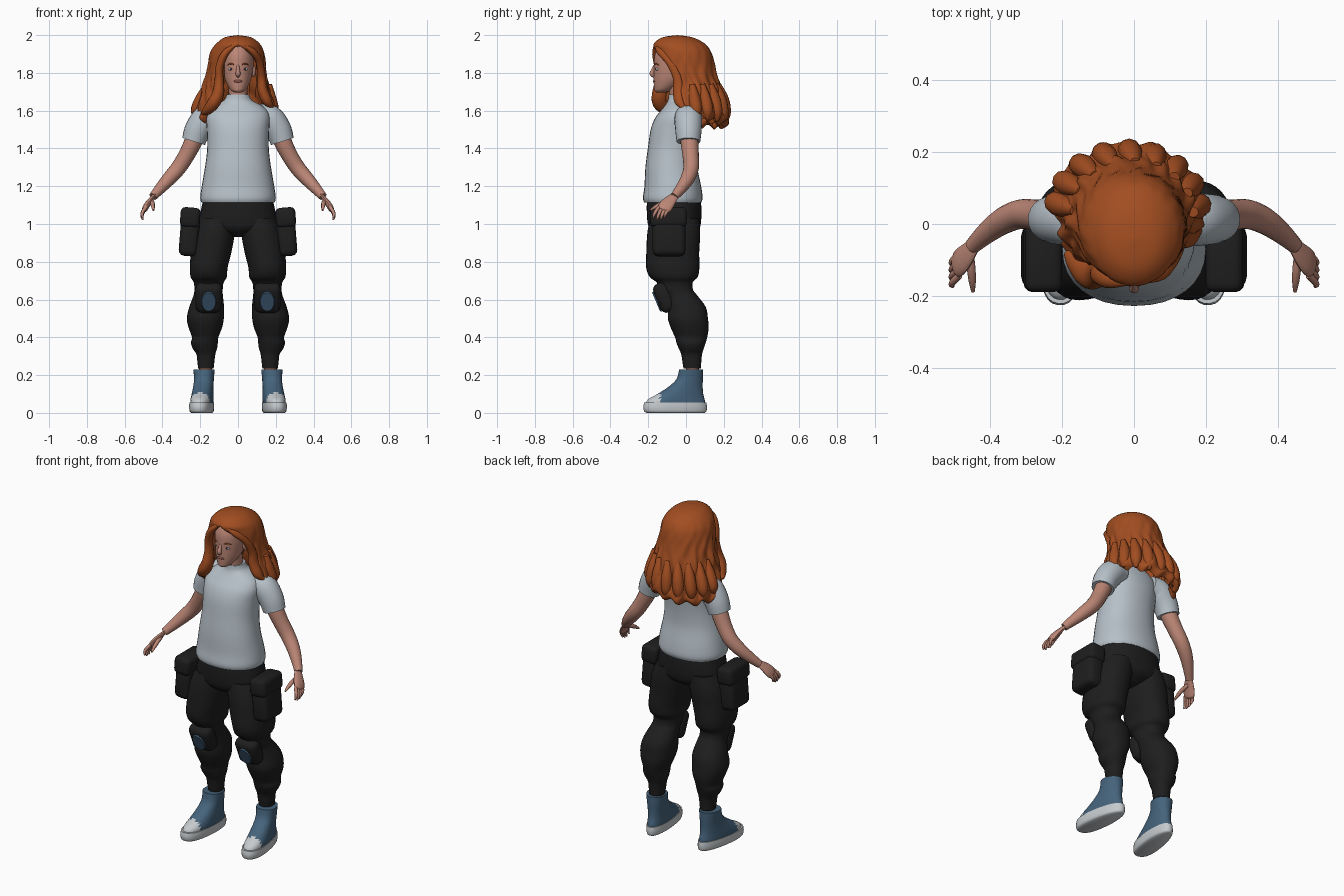
import bpy, bmesh, math
from mathutils import Vector, Matrix, noise

if "Cube" in bpy.data.objects:
    bpy.data.objects.remove(bpy.data.objects["Cube"], do_unlink=True)


def material(name, r, g, b):
    m = bpy.data.materials.new(name)
    m.use_nodes = True
    m.diffuse_color = (r, g, b, 1)
    bsdf = next(n for n in m.node_tree.nodes if n.type == 'BSDF_PRINCIPLED')
    bsdf.inputs["Base Color"].default_value = (r, g, b, 1)
    bsdf.inputs["Roughness"].default_value = 0.8
    return m


SKIN = material("skin", .5, .24, .18)
HAIR = material("copper hair", .36, .075, .015)
SHIRT = material("pale grey cotton", .47, .53, .58)
BLACK = material("black cloth", .013, .013, .013)
BLUE = material("blue canvas", .06, .125, .2)
PATCH = material("knee blue", .045, .095, .16)
WHITE = material("white rubber", .56, .59, .61)
EYE = material("eye white", .5, .5, .5)
DARK = material("dark iris", .03, .035, .04)
LIPS = material("lips", .36, .12, .1)


def finish(name, bm, *mats, recalc=True, sharp=0.8):
    if recalc:
        bmesh.ops.recalc_face_normals(bm, faces=bm.faces)
    for f in bm.faces:
        f.smooth = True
    for e in bm.edges:
        if len(e.link_faces) == 2 and e.calc_face_angle(0) > sharp:
            e.smooth = False
    me = bpy.data.meshes.new(name)
    bm.to_mesh(me)
    bm.free()
    for m in mats:
        me.materials.append(m)
    ob = bpy.data.objects.new(name, me)
    bpy.context.scene.collection.objects.link(ob)
    return ob


def refine(rows, k=4):
    """Smooth spline through rows of numbers."""
    out = []
    last = len(rows) - 1
    for i in range(last):
        quad = zip(rows[max(i - 1, 0)], rows[i], rows[i + 1], rows[min(i + 2, last)])
        quad = list(quad)
        for j in range(k):
            t = j / k
            out.append([b + .5 * t * (c - a + t * (2*a - 5*b + 4*c - d + t * (3*(b - c) + d - a)))
                        for a, b, c, d in quad])
    return out + [list(rows[-1])]


def skin_rings(rings):
    bm = bmesh.new()
    vs = [[bm.verts.new(p) for p in ring] for ring in rings]
    n = len(vs[0])
    for a, b in zip(vs, vs[1:]):
        for j in range(n):
            bm.faces.new((a[j], b[j], b[(j + 1) % n], a[(j + 1) % n]))
    bm.faces.new(vs[0])
    bm.faces.new(vs[-1])
    return bm


def loft(name, rows, *mats, s=1, n=32, power=2.2, taper=0, rule=None):
    """Rows of height, centre x, centre y, half width, half depth."""
    rings = []
    for z, cx, cy, rx, ry in refine(rows):
        ring = []
        for j in range(n):
            a = math.tau * j / n
            c, d = math.cos(a), math.sin(a)
            px = math.copysign(abs(c) ** (2 / power), c) * max(rx, .002)
            py = math.copysign(abs(d) ** (2 / power), d) * max(ry, .002)
            ring.append((s * (cx + px * (1 - taper * d)), cy + py, z))
        rings.append(ring)
    bm = skin_rings(rings)
    if rule:
        for f in bm.faces:
            f.material_index = rule(f.calc_center_median())
    return finish(name, bm, *mats)


def tube(name, pts, mat, s=1, n=16, flat=1.0, ref=(0, 1, 0)):
    """Round or flattened tube along points of x, y, z, radius."""
    pts = refine(pts)
    pos = [Vector((s * p[0], p[1], p[2])) for p in pts]
    rings = []
    for i, p in enumerate(pos):
        t = (pos[min(i + 1, len(pos) - 1)] - pos[max(i - 1, 0)]).normalized()
        u = Vector(ref)
        u = (u - t * u.dot(t)).normalized()
        v = t.cross(u)
        r = max(pts[i][3], .001)
        rings.append([p + u * r * math.cos(math.tau * j / n) + v * r * flat * math.sin(math.tau * j / n)
                      for j in range(n)])
    return finish(name, skin_rings(rings), mat)


def box(name, loc, size, mat, rot=(0, 0, 0), bevel=.02):
    bm = bmesh.new()
    bmesh.ops.create_cube(bm, size=1)
    bmesh.ops.scale(bm, vec=size, verts=bm.verts)
    bmesh.ops.bevel(bm, geom=bm.edges[:], offset=bevel, segments=3, profile=.5, affect='EDGES')
    ob = finish(name, bm, mat)
    ob.location, ob.rotation_euler = loc, rot
    return ob


def ball(name, loc, size, mat):
    bm = bmesh.new()
    bmesh.ops.create_uvsphere(bm, u_segments=16, v_segments=10, radius=1)
    bmesh.ops.scale(bm, vec=size, verts=bm.verts)
    ob = finish(name, bm, mat)
    ob.location = loc
    return ob


# Shirt, hips, neck and head
loft("shirt", [(1.115, 0, -.07, .194, .152), (1.14, 0, -.07, .2, .158), (1.2, 0, -.07, .192, .15),
               (1.3, 0, -.077, .175, .138), (1.4, 0, -.07, .163, .132), (1.5, 0, -.057, .165, .13),
               (1.56, 0, -.047, .168, .117), (1.6, 0, -.037, .155, .097), (1.63, 0, -.03, .122, .08),
               (1.655, 0, -.03, .075, .066), (1.685, 0, -.035, .06, .057)], SHIRT)
loft("trouser_hips", [(1.14, 0, -.065, .18, .14), (1.08, 0, -.063, .195, .145), (1.0, 0, -.062, .205, .14),
                      (.96, 0, -.06, .14, .12), (.93, 0, -.06, .03, .07)], BLACK)
tube("neck", [(0, -.035, 1.63, .056), (0, -.04, 1.7, .05), (0, -.055, 1.78, .052)], SKIN)
loft("head", [(1.695, 0, -.135, .012, .018), (1.705, 0, -.125, .034, .042), (1.725, 0, -.108, .05, .062),
              (1.76, 0, -.085, .067, .086), (1.8, 0, -.07, .077, .101), (1.85, 0, -.062, .083, .108),
              (1.9, 0, -.06, .08, .104), (1.95, 0, -.055, .06, .08), (1.975, 0, -.05, .02, .03)], SKIN, power=2)
tube("nose", [(0, -.163, 1.845, .006), (0, -.174, 1.815, .01), (0, -.18, 1.795, .013),
              (0, -.168, 1.783, .009)], SKIN)
ball("mouth", (0, -.167, 1.756), (.024, .008, .007), LIPS)

for s, side in ((1, "left"), (-1, "right")):
    # Face details
    ball(side + "_eye", (s * .036, -.152, 1.82), (.015, .009, .008), EYE)
    ball(side + "_iris", (s * .036, -.159, 1.82), (.006, .004, .006), DARK)
    tube(side + "_eyebrow", [(.017, -.164, 1.843, .003), (.037, -.16, 1.849, .004),
                             (.057, -.143, 1.842, .002)], HAIR, s, n=8, ref=(0, 0, 1))
    ball(side + "_ear", (s * .083, -.05, 1.81), (.011, .02, .032), SKIN)

    # Sleeve, arm and hand
    tube(side + "_sleeve", [(.1, .01, 1.575, .06), (.165, .012, 1.56, .073), (.212, .013, 1.5, .07),
                            (.235, .013, 1.437, .063)], SHIRT, s, n=24)
    tube(side + "_arm", [(.2, .012, 1.53, .045), (.235, .018, 1.44, .047), (.275, .025, 1.36, .043),
                         (.317, .027, 1.295, .041), (.365, .008, 1.24, .037), (.41, -.025, 1.19, .03),
                         (.45, -.062, 1.145, .022)], SKIN, s, n=20)
    tube(side + "_palm", [(.44, -.052, 1.155, .02), (.462, -.08, 1.128, .031), (.482, -.103, 1.1, .038),
                          (.494, -.118, 1.078, .034), (.498, -.122, 1.07, .015)], SKIN, s, flat=.42)
    for i in range(4):
        y, curl = -.148 + .02 * i, .01 * abs(i - 1.4)
        tube(f"{side}_finger_{i + 1}", [(.486, y + .005, 1.09, .01), (.503, y - .012, 1.06 + curl / 2, .0095),
                                        (.508, y - .021, 1.035 + curl, .008),
                                        (.503, y - .026, 1.018 + curl, .004)], SKIN, s, n=8)
    tube(side + "_thumb", [(.458, -.08, 1.125, .012), (.453, -.125, 1.11, .012), (.45, -.16, 1.092, .01),
                           (.448, -.188, 1.073, .005)], SKIN, s, n=8, ref=(0, 0, 1))

    # Baggy trouser leg gathered at knee and ankle
    loft(side + "_trouser_leg", [
        (1.03, .105, -.06, .095, .13), (.95, .125, -.065, .108, .14), (.85, .142, -.07, .107, .14),
        (.77, .155, -.07, .1, .141), (.72, .155, -.065, .096, .127), (.69, .155, -.06, .079, .095),
        (.65, .156, -.05, .075, .088), (.62, .158, -.025, .078, .086), (.56, .166, .005, .092, .1),
        (.5, .173, .01, .098, .106), (.45, .173, .02, .088, .1), (.4, .174, .027, .07, .085),
        (.37, .178, .027, .071, .077), (.34, .175, .028, .064, .066), (.31, .17, .03, .05, .055),
        (.27, .17, .031, .045, .05), (.235, .17, .033, .041, .046)], BLACK, s=s)

    # Cargo pocket with flap
    tilt = (0, -s * .08, 0)
    box(side + "_pocket", (s * .258, -.09, .935), (.1, .175, .21), BLACK, tilt, .03)
    box(side + "_pocket_flap", (s * .253, -.092, 1.035), (.105, .195, .105), BLACK, tilt, .025)

    # Knee pad with an oval plate
    pad = box(side + "_knee_pad", (s * .155, -.112, .612), (.14, .09, .165), BLACK, (.4, 0, 0), .035)
    bm = bmesh.new()
    bmesh.ops.create_cone(bm, cap_ends=True, segments=24, radius1=.5, radius2=.46, depth=.009,
                          matrix=Matrix.Rotation(math.pi / 2, 4, 'X'))
    bmesh.ops.scale(bm, vec=(.08, 1, .115), verts=bm.verts)
    plate = finish(side + "_knee_plate", bm, PATCH)
    plate.rotation_euler = pad.rotation_euler
    plate.location = pad.location + pad.rotation_euler.to_matrix() @ Vector((0, -.048, -.005))

    # High-top shoe with rubber sole, toe cap and laces
    tube(side + "_ankle", [(.172, .035, .15, .036), (.172, .034, .2, .035), (.17, .033, .26, .034)], SKIN, s)
    sole = loft(side + "_sole", [(0, 0, -.055, .05, .155), (.008, 0, -.057, .058, .166),
                                 (.03, 0, -.058, .061, .17), (.055, 0, -.057, .06, .166)],
                WHITE, taper=.14, power=2.3)
    upper = loft(side + "_shoe", [(.04, 0, -.055, .057, .16), (.07, 0, -.052, .057, .152),
                                  (.1, 0, -.03, .055, .122), (.14, 0, -.001, .052, .09),
                                  (.18, 0, .02, .052, .07), (.23, 0, .027, .056, .063)],
                 BLUE, WHITE, taper=.1, rule=lambda c: int(c.y < -.14 and c.z < .12))
    laces = []
    for i in range(4):
        for d in (1, -1):
            path = []
            for k in (-1, 0, 1):
                z = .112 + .028 * i + .012 * (k + 1)
                y = -.147 + 1.9 * (z - .1) - 7.5 * (z - .1) ** 2
                path.append((d * k * .036, y + abs(k) * .022, z, .0038))
            laces.append(tube(f"{side}_lace_{i + 1}", path, WHITE, n=6, ref=(0, 0, 1)))
    for ob in [sole, upper] + laces:
        ob.location.x, ob.rotation_euler.z = s * .182, s * .13

# Hair shell: height, centre x, centre y, half width, half depth, left and right opening
rows = [(2.0, 0, -.045, 0, 0, 0, 0), (1.988, 0, -.045, .07, .08, 0, 0), (1.955, 0, -.035, .115, .135, 0, 0),
        (1.92, -.003, -.02, .138, .148, 20, 14), (1.88, -.005, -.012, .148, .155, 50, 26),
        (1.82, -.008, 0, .155, .157, 72, 32), (1.76, -.01, .012, .166, .162, 78, 33),
        (1.7, -.012, .022, .186, .175, 74, 33), (1.64, -.016, .03, .204, .187, 76, 32),
        (1.59, -.02, .045, .215, .183, 80, 42), (1.565, -.02, .045, .195, .155, 84, 50)]
bm = bmesh.new()
COLS = 110
fine = refine(rows, 5)
grid = []
for z, cx, cy, rx, ry, left, right in fine:
    line = []
    fall = min(max((1.97 - z) / .25, 0), 1)
    for j in range(COLS + 1):
        phi = math.radians(max(left, 0) + (360 - max(left, 0) - max(right, 0)) * j / COLS)
        x, y = math.sin(phi), -math.cos(phi)
        wave = noise.noise(Vector((x * 5, y * 5, z * 7))) * .07
        wave += .025 * math.sin(phi * 17 + 3 * math.sin(z * 22)) + .02 * math.sin(phi * 9 - z * 38)
        k = 1 + fall * wave
        low = min(max((1.76 - z) / .18, 0), 1)
        drop = low * (.022 * (1 + y) - .022 * x + .012 * math.sin(phi * 13))
        line.append(bm.verts.new((cx + rx * x * k, cy + ry * y * k, z - drop)))
    grid.append(line)
for a, b in zip(grid, grid[1:]):
    for j in range(COLS):
        bm.faces.new((a[j], b[j], b[j + 1], a[j + 1]))
bmesh.ops.remove_doubles(bm, verts=bm.verts, dist=.0002)
hair = finish("hair", bm, HAIR, recalc=False, sharp=1.2)
solid = hair.modifiers.new("thickness", 'SOLIDIFY')
solid.thickness, solid.offset = .04, -1

# Loose locks framing the face
tube("right_front_lock", [(-.02, -.16, 1.945, .012), (-.07, -.155, 1.9, .024), (-.098, -.142, 1.83, .026),
                          (-.1, -.135, 1.76, .03), (-.105, -.14, 1.69, .04), (-.13, -.135, 1.64, .042),
                          (-.165, -.1, 1.6, .03), (-.19, -.08, 1.585, .008)], HAIR, flat=.8)
tube("left_front_lock", [(.02, -.155, 1.95, .01), (.075, -.135, 1.915, .022), (.112, -.085, 1.86, .024),
                         (.125, -.045, 1.78, .026), (.13, -.035, 1.71, .034), (.155, -.03, 1.65, .032),
                         (.185, -.015, 1.615, .008)], HAIR, flat=.8)
for i in range(9):
    a = math.radians(95 + 21 * i)
    x, y = math.sin(a), -math.cos(a)
    tube(f"back_lock_{i + 1}", [(.165 * x, .02 + .15 * y, 1.74, .015), (.185 * x - .012, .03 + .165 * y, 1.66, .032),
                                (.205 * x - .018, .04 + .168 * y, 1.6 - .015 * y, .03),
                                (.212 * x - .02, .04 + .172 * y, 1.562 - .025 * y, .006)], HAIR, n=10, ref=(x, y, 0))
